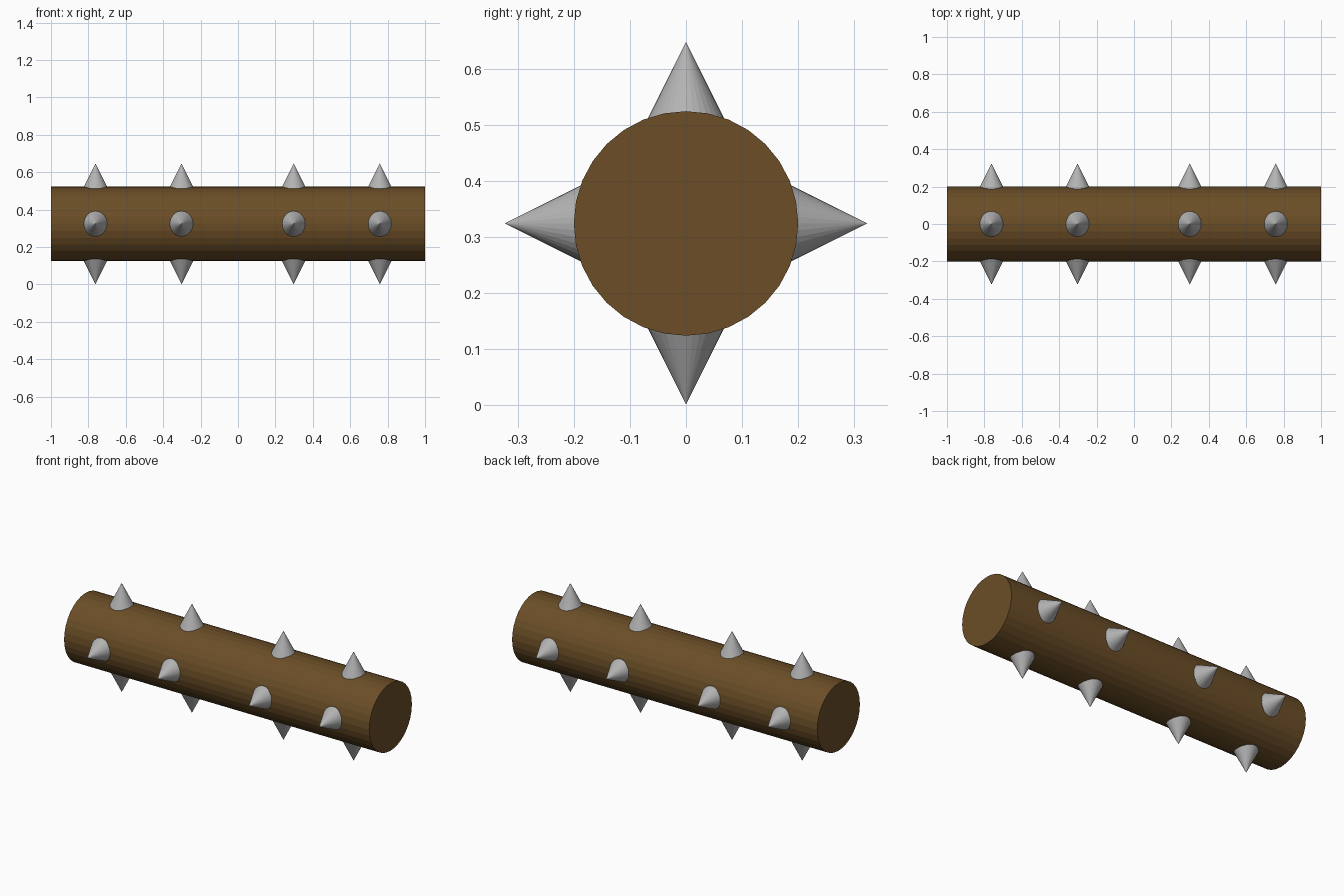
import bpy
from math import pi
from mathutils import Matrix, Vector

cube = bpy.data.objects.get("Cube")
if cube:
    bpy.data.objects.remove(cube, do_unlink=True)

CENTRE_Z = 0.324
LOG_RADIUS = 0.2
TIP = 0.323          # spike tip distance from the log axis
BASE = 0.15          # spike base, buried inside the log
SPIKE_X = (-0.762, -0.302, 0.298, 0.758)


def make_material(name, colour):
    mat = bpy.data.materials.new(name)
    mat.use_nodes = True
    mat.diffuse_color = colour
    mat.node_tree.nodes["Principled BSDF"].inputs["Base Color"].default_value = colour
    return mat


wood = make_material("brown wood", (0.147, 0.076, 0.02, 1))
metal = make_material("grey metal", (0.45, 0.45, 0.45, 1))

# Log lying along x
bpy.ops.mesh.primitive_cylinder_add(
    vertices=32, radius=LOG_RADIUS, depth=2,
    location=(0, 0, CENTRE_Z), rotation=(0, pi / 2, 0))
log = bpy.context.object
log.name = "log"
log.data.materials.append(wood)

# Rings of four spikes around the log
sides = ("top", "front", "bottom", "back")
depth = TIP - BASE
for ring, x in enumerate(SPIKE_X, 1):
    for i, side in enumerate(sides):
        turn = Matrix.Rotation(i * pi / 2, 3, "X")
        offset = turn @ Vector((0, 0, BASE + depth / 2))
        bpy.ops.mesh.primitive_cone_add(
            vertices=32, radius1=depth / 2, depth=depth,
            location=Vector((x, 0, CENTRE_Z)) + offset,
            rotation=turn.to_euler())
        spike = bpy.context.object
        spike.name = f"spike_{side}_{ring}"
        spike.data.materials.append(metal)
